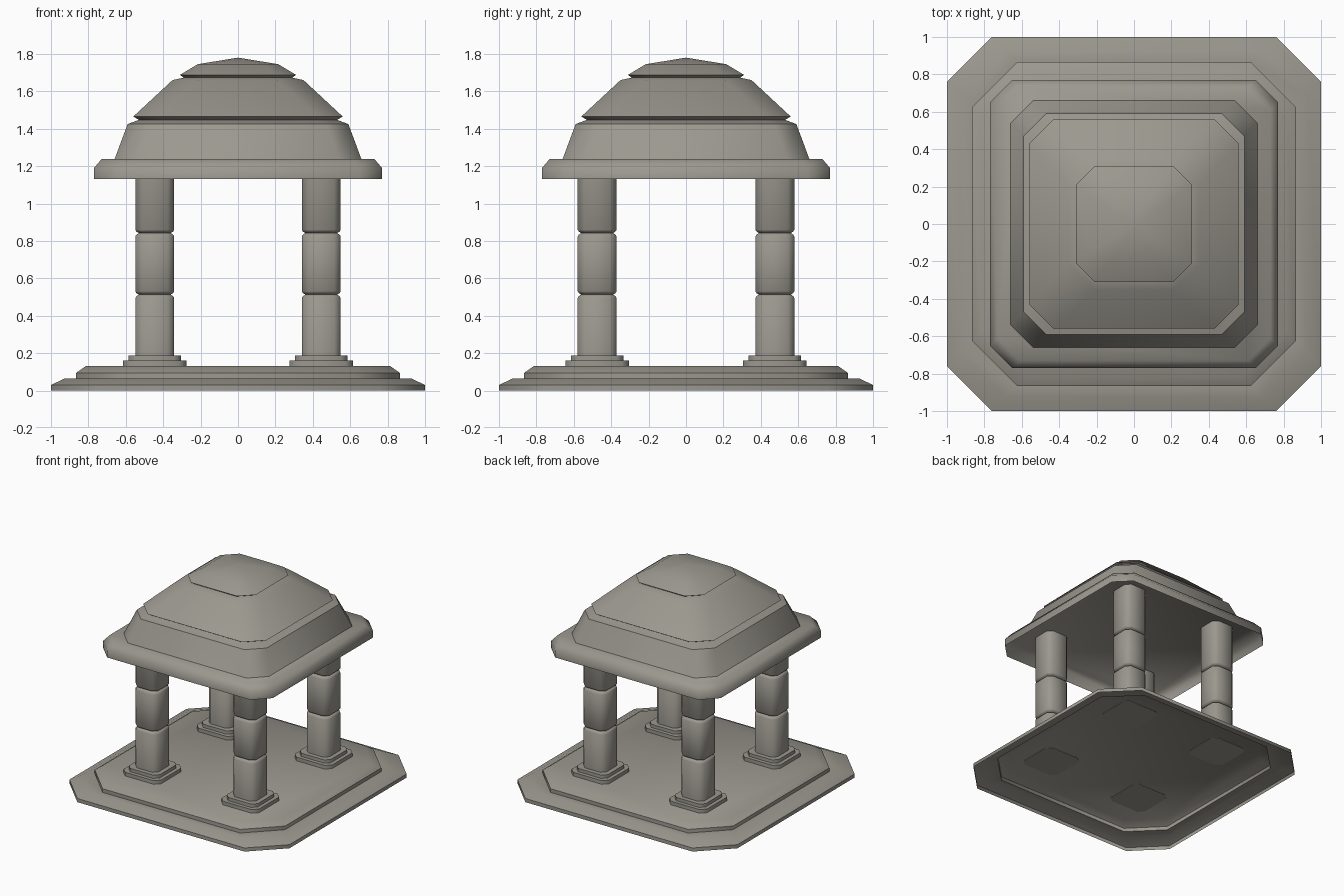
import bpy, bmesh, math

if "Cube" in bpy.data.objects:
    bpy.data.objects.remove(bpy.data.objects["Cube"])

stone = bpy.data.materials.new("warm grey stone")
stone.diffuse_color = (0.33, 0.315, 0.275, 1)
stone.use_nodes = True
stone.node_tree.nodes["Principled BSDF"].inputs["Base Color"].default_value = stone.diffuse_color


def stack(name, rings, x=0, y=0, apex=None, cap_top=True, cap_bottom=False):
    """Loft square rings with cut corners; each ring is (half width, corner cut, z)."""
    bm = bmesh.new()
    loops = []
    for h, c, z in rings:
        k = h - c
        pts = [(h, -k), (h, k), (k, h), (-k, h), (-h, k), (-h, -k), (-k, -h), (k, -h)]
        loops.append([bm.verts.new((x + px, y + py, z)) for px, py in pts])
    for a, b in zip(loops, loops[1:]):
        for i in range(8):
            j = (i + 1) % 8
            bm.faces.new((a[i], a[j], b[j], b[i]))
    top = loops[-1]
    if apex is not None:
        tip = bm.verts.new((x, y, apex))
        for i in range(8):
            bm.faces.new((top[i], top[(i + 1) % 8], tip))
    elif cap_top:
        bm.faces.new(top)
    if cap_bottom:
        bm.faces.new(loops[0][::-1])
    me = bpy.data.meshes.new(name)
    bm.to_mesh(me)
    bm.free()
    ob = bpy.data.objects.new(name, me)
    bpy.context.collection.objects.link(ob)
    me.materials.append(stone)
    bpy.ops.object.select_all(action='DESELECT')
    ob.select_set(True)
    bpy.context.view_layer.objects.active = ob
    bpy.ops.object.shade_smooth_by_angle(angle=math.radians(46))
    return ob


# stepped base, hollow underneath
stack("stepped_base", [
    (1.0, 0.24, 0), (1.0, 0.24, 0.03), (0.925, 0.24, 0.065),
    (0.865, 0.24, 0.065), (0.865, 0.24, 0.095), (0.815, 0.24, 0.13)])

# four columns on two-step plinths
for sx, side in ((-1, "left"), (1, "right")):
    for sy, end in ((-1, "front"), (1, "back")):
        x, y = sx * 0.445, sy * 0.475
        tag = end + "_" + side
        stack("plinth_" + tag, [
            (0.17, 0.04, 0.128), (0.17, 0.04, 0.16),
            (0.14, 0.035, 0.16), (0.14, 0.035, 0.187)], x, y, cap_bottom=True)
        rings = [(0.104, 0.035, 0.187)]
        for g in (0.513, 0.842):  # carved grooves
            rings += [(0.104, 0.035, g - 0.018), (0.098, 0.033, g - 0.008),
                      (0.085, 0.03, g), (0.098, 0.033, g + 0.002 + 0.006),
                      (0.104, 0.035, g + 0.018)]
        rings.append((0.104, 0.035, 1.236))
        stack("column_" + tag, rings, x, y, cap_top=False)

# roof slab with bevelled rim, hollow underneath
stack("roof_rim", [(0.77, 0.12, 1.13), (0.77, 0.12, 1.19), (0.73, 0.12, 1.237)])

# tiered dome with recessed joints
stack("roof_dome", [
    (0.66, 0.12, 1.237), (0.59, 0.12, 1.425), (0.53, 0.12, 1.447),
    (0.56, 0.13, 1.465), (0.35, 0.14, 1.66), (0.29, 0.1, 1.673),
    (0.31, 0.1, 1.688), (0.215, 0.08, 1.745)], apex=1.78)
